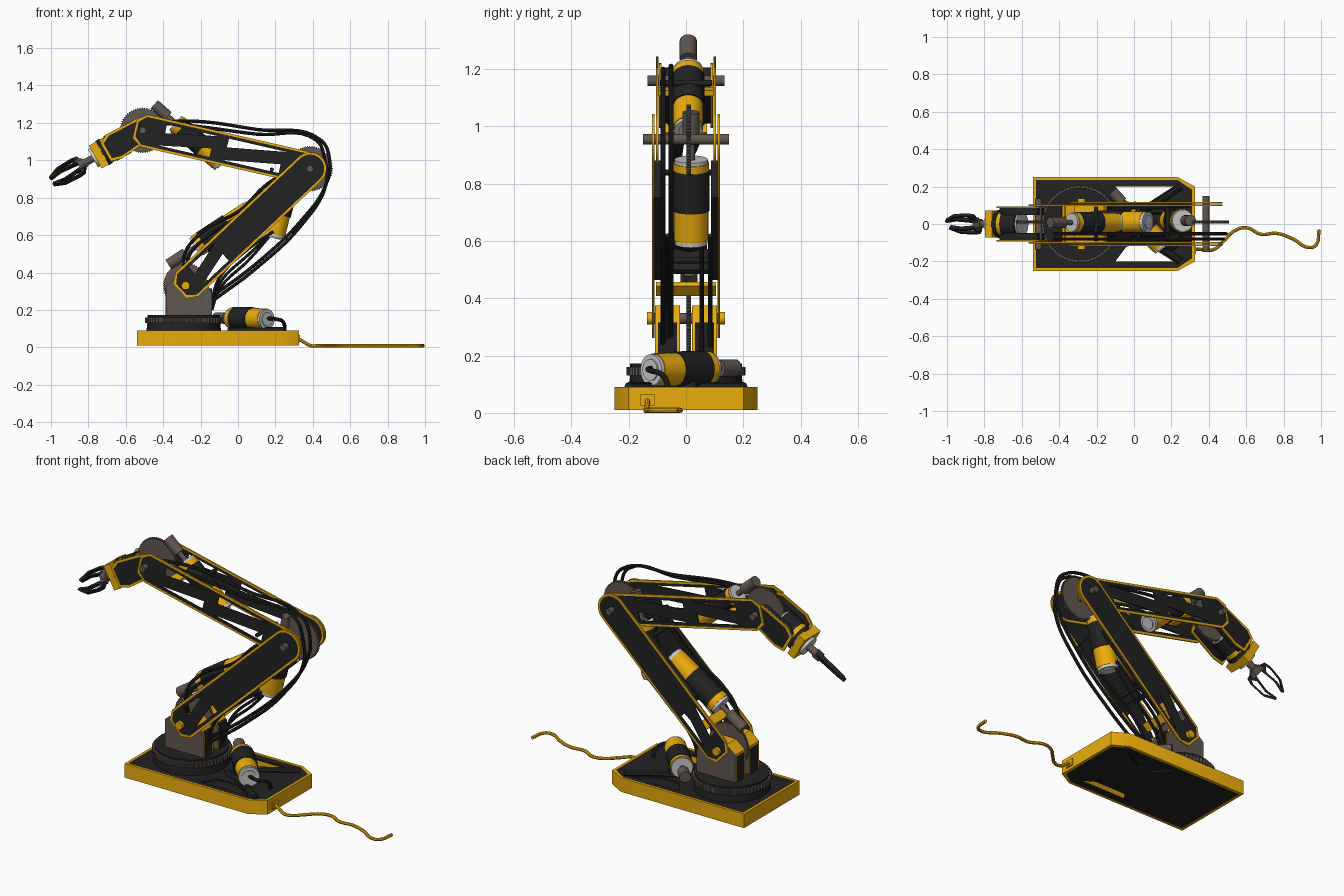
import bpy, bmesh
from math import sin, cos, pi
from mathutils import Matrix, Vector

if "Cube" in bpy.data.objects:
    bpy.data.objects.remove(bpy.data.objects["Cube"])


def material(name, rgb):
    m = bpy.data.materials.new(name)
    m.diffuse_color = (*rgb, 1)
    m.use_nodes = True
    m.node_tree.nodes["Principled BSDF"].inputs["Base Color"].default_value = m.diffuse_color
    return m


YEL = material("yellow", (0.84, 0.42, 0.004))
BLK = material("black", (0.016, 0.016, 0.016))
DRK = material("dark_metal", (0.12, 0.095, 0.08))
SIL = material("silver", (0.6, 0.6, 0.6))


def add(name, data, mat, matrix=Matrix()):
    ob = bpy.data.objects.new(name, data)
    data.materials.append(mat)
    bpy.context.collection.objects.link(ob)
    ob.matrix_world = matrix
    return ob


def frame(o, u, v):
    """Matrix with origin o, x axis u, y axis v."""
    u, v = Vector(u).normalized(), Vector(v).normalized()
    m = Matrix((u, v, u.cross(v))).transposed().to_4x4()
    m.translation = o
    return m


def sheet(name, loops, mat, thick, matrix):
    """Flat plate from an outline followed by hole loops."""
    c = bpy.data.curves.new(name, 'CURVE')
    c.dimensions, c.fill_mode, c.extrude = '2D', 'BOTH', thick / 2
    for loop in loops:
        s = c.splines.new('POLY')
        s.points.add(len(loop) - 1)
        for p, q in zip(s.points, loop):
            p.co = (q[0], q[1], 0, 1)
        s.use_cyclic_u = True
    return add(name, c, mat, matrix)


def cable(name, pts, r, mat):
    c = bpy.data.curves.new(name, 'CURVE')
    c.dimensions, c.bevel_depth, c.bevel_resolution = '3D', r, 2
    c.resolution_u, c.use_fill_caps = 8, True
    s = c.splines.new('BEZIER')
    s.bezier_points.add(len(pts) - 1)
    for b, p in zip(s.bezier_points, pts):
        b.co = p
        b.handle_left_type = b.handle_right_type = 'AUTO'
    return add(name, c, mat)


def cyl(name, a, b, r, mat, r2=None):
    a, b = Vector(a), Vector(b)
    bm = bmesh.new()
    bmesh.ops.create_cone(bm, cap_ends=True, segments=28, radius1=r,
                          radius2=r if r2 is None else r2, depth=(b - a).length)
    me = bpy.data.meshes.new(name)
    bm.to_mesh(me)
    bm.free()
    m = (b - a).to_track_quat('Z', 'Y').to_matrix().to_4x4()
    m.translation = (a + b) / 2
    return add(name, me, mat, m)


def box(name, c, size, mat, matrix=Matrix()):
    bm = bmesh.new()
    bmesh.ops.create_cube(bm, size=1, matrix=Matrix.Translation(c) @ Matrix.Diagonal((*size, 1)))
    me = bpy.data.meshes.new(name)
    bm.to_mesh(me)
    bm.free()
    return add(name, me, mat, matrix)


def gear(name, r, teeth, thick, matrix):
    n = teeth * 4
    pts = [((r if i % 4 < 2 else r - 0.006) * cos(2 * pi * i / n),
            (r if i % 4 < 2 else r - 0.006) * sin(2 * pi * i / n)) for i in range(n)]
    return sheet(name, [pts], DRK, thick, matrix)


def motor(name, p, q, r, worm=0.0):
    """Geared motor from p to q; the worm shaft sticks out before p."""
    p, q = Vector(p), Vector(q)
    d = (q - p).normalized()
    bands = [(0, .04, .97, SIL), (.04, .13, 1.04, YEL), (.13, .6, 1.08, BLK),
             (.6, .95, 1, YEL), (.95, 1, .95, SIL)]
    for i, (a, b, k, m) in enumerate(bands):
        cyl(f"{name}_band_{i}", p.lerp(q, a), p.lerp(q, b), r * k, m)
    cyl(name + "_end_hub", q, q + d * 0.006, r * 0.65, SIL)
    if worm:
        cyl(name + "_shaft", p - d * worm, p, 0.014, DRK)
        cyl(name + "_worm", p - d * worm, p - d * worm * 0.35, 0.03, DRK)


# base tray
def base_loop(i):
    x0, x1, y, c = -0.54 + i, 0.325 - i, 0.25 - i, 0.05
    return [(x0, -y), (0.235, -y), (x1, -y + c), (x1, y - c), (0.235, y), (x0, y)]


sheet("base_wall", [base_loop(0), base_loop(0.016)], YEL, 0.08, Matrix.Translation((0, 0, 0.05)))
hole = [(-0.1, 0.2), (0.21, 0.2), (0.07, 0.11), (-0.04, 0.12)]
for nm, z in (("base_floor", 0.017), ("base_top", 0.08)):
    sheet(nm, [base_loop(0.014), hole, [(x, -y) for x, y in hole]], BLK, 0.01,
          Matrix.Translation((0, 0, z)))
for s in (-1, 1):
    cable("base_rib", [(-0.05, 0.03 * s, 0.088), (0.1, 0.1 * s, 0.09), (0.25, 0.2 * s, 0.09)], 0.018, BLK)

# turntable
cyl("turntable_foot", (-0.29, 0, 0.084), (-0.29, 0, 0.13), 0.2, BLK, 0.195)
gear("turntable_gear", 0.207, 60, 0.03, Matrix.Translation((-0.29, 0, 0.145)))
cyl("turntable_top", (-0.29, 0, 0.16), (-0.29, 0, 0.172), 0.195, BLK)

# shoulder brackets
prof = [(-.385, .17), (-.14, .17), (-.14, .29), (-.165, .34), (-.21, .375), (-.33, .375), (-.385, .33)]
for s in (-1, 1):
    sheet("shoulder_bracket", [prof], YEL, 0.084, frame((0, 0.064 * s, 0), (1, 0, 0), (0, 0, 1)))
    for nm, y in (("bracket_outer_skin", 0.106), ("bracket_inner_skin", 0.022)):
        sheet(nm, [prof], DRK, 0.003, frame((0, y * s, 0), (1, 0, 0), (0, 0, 1)))
    box("bracket_panel", (-0.2625, 0.064 * s, 0.243), (0.249, 0.066, 0.145), BLK)

# pivots, axles and gears
A, B, W = Vector((-0.28, 0, 0.33)), Vector((0.385, 0, 0.955)), Vector((-0.51, 0, 1.16))
Y = Vector((0, 1, 0))
for nm, p, h, r in (("shoulder", A, 0.135, 0.019), ("elbow", B, 0.15, 0.018), ("wrist", W, 0.135, 0.018)):
    cyl(nm + "_axle", p - Y * h, p + Y * h, r, DRK)
    gear(nm + "_gear", 0.122, 60, 0.016, frame(p + Y * 0.01, (1, 0, 0), (0, 0, 1)))
for s in (-1, 1):
    cyl("shoulder_pivot_cap", A + Y * 0.11 * s, A + Y * 0.136 * s, 0.022, YEL)


# arm side plates: chamfered start, round end at the elbow
def arm_loop(L, w):
    c = w - 0.035
    arc = [(L + w * cos(t * pi / 16 - pi / 2), w * sin(t * pi / 16 - pi / 2)) for t in range(17)]
    return [(0.045 - w, c), (0.045 - w, -c), (0.01, -w)] + arc + [(0.01, w)]


def arm(name, p, q, y, holes):
    d = q - p
    v = Vector((-d.z, 0, d.x))
    L = d.length
    for s in (-1, 1):
        m = frame(p + Y * y * s, d, v)
        sheet(name + "_rim", [arm_loop(L, 0.088), arm_loop(L, 0.076)], YEL, 0.008, m)
        sheet(name + "_panel", [arm_loop(L, 0.077)] + holes, BLK, 0.006, m)
    return frame(p, d, v)


def tri(u0, u1, k):
    """Thin triangular truss hole."""
    return [(u0, 0.06 * k), (u1, 0.06 * k), (u0 if k > 0 else u1, 0.012 * k)]


ml = arm("lower_arm", A, B, 0.114, [tri(0.08, 0.27, 1), tri(0.06, 0.26, -1)])
mu = arm("upper_arm", W, B, 0.1, [tri(0.12, 0.4, 1), tri(0.1, 0.38, -1),
                                 tri(0.46, 0.78, 1), tri(0.44, 0.76, -1)])
for s in (-1, 1):
    box("lower_arm_stiffener", (0.5, 0, 0.1 * s), (0.42, 0.177, 0.027), BLK, ml)
for m, u, v, h in ((ml, 0.36, -0.06, 0.1), (ml, 0.68, 0.06, 0.1), (mu, 0.3, 0.06, 0.09), (mu, 0.72, -0.05, 0.09)):
    cyl("arm_spacer", m @ Vector((u, v, -h)), m @ Vector((u, v, h)), 0.011, BLK)
box("upper_arm_cross_plate", (0.17, 0.0, 0), (0.05, 0.02, 0.2), YEL, mu)
box("lower_arm_cross_plate", (0.15, 0.0, 0), (0.05, 0.02, 0.21), YEL, ml)
box("lower_arm_mid_plate", (0.3, -0.01, 0), (0.02, 0.1, 0.2), BLK, ml)

# motors
motor("base_motor", (-0.035, 0.085, 0.155), (0.155, -0.122, 0.15), 0.058, 0.12)
box("base_motor_cradle", (0.04, -0.01, 0.095), (0.09, 0.09, 0.03), BLK)
motor("shoulder_motor", (-0.23, 0.01, 0.535), (0.075, 0.01, 0.735), 0.058, 0.17)
motor("elbow_motor", (0.262, 0.018, 0.885), (0.19, 0.018, 0.59), 0.06, 0.17)
motor("wrist_motor", (-0.335, 0.008, 1.2), (-0.09, 0.008, 0.985), 0.052, 0.15)

# hand: side cheeks, rotation motor
d, n = Vector((-0.871, 0, -0.49)), Vector((-0.49, 0, 0.871))
cheek = [(-0.03, 0.05), (0.0, 0.07), (0.18, 0.077), (0.23, 0.05), (0.23, -0.06), (0.17, -0.077), (-0.02, -0.06)]
inner = [(0.1 + (u - 0.1) * 0.89, v * 0.83) for u, v in cheek]
for s in (-1, 1):
    sheet("hand_cheek_rim", [cheek, inner], YEL, 0.008, frame(W + Y * 0.09 * s, d, n))
    sheet("hand_cheek", [inner], BLK, 0.045, frame(W + Y * 0.07 * s, d, n))
for a, b, r, mat in ((.1, .11, .066, SIL), (.11, .2, .075, BLK), (.2, .225, .07, YEL),
                     (.225, .25, .074, BLK), (.285, .305, .055, SIL), (.3, .39, .02, DRK)):
    cyl("hand_motor_band", W + d * a, W + d * b, r, mat)
box("hand_collar", (0.268, 0, 0), (0.045, 0.14, 0.145), YEL, frame(W, d, n))

# gripper: two hooked fingers turned 45 degrees about the hand axis
lat = (Y + n).normalized()
finger = [(.36, .012), (.375, .062), (.41, .07), (.5, .064), (.56, .03), (.552, .018), (.49, .03), (.42, .022)]
slot = [(.39, .052), (.415, .06), (.495, .054), (.53, .035), (.492, .041), (.415, .033)]
for s in (-1, 1):
    sheet("gripper_finger", [finger, slot], BLK, 0.022, frame(W, d, lat * s))
cyl("gripper_hub", W + d * 0.35, W + d * 0.39, 0.026, DRK)
box("gripper_palm", (0.375, 0, 0), (0.03, 0.07, 0.03), DRK, frame(W, d, lat))

# wiring: looms around the elbow, along the lower arm, and behind the arm
for i, y in enumerate((-0.052, -0.08)):
    k = 0.025 * i
    cable("elbow_loom", [(-0.14, y, .27 - k), (0.1, y, .45 - k), (0.34, y, .68 - k), (0.47, y, .87),
                         (0.49 - k, y, 1.0), (0.44 - k, y, 1.11), (0.1, y, 1.165 - k),
                         (-0.25, y, 1.21 - k), (-0.43, y, 1.2)], 0.009, BLK)
    cable("upper_loom", [(-0.27, y, .36), (-0.29 + k, y, .48), (-0.2 + k, y, .61 - k), (0.02, y, .74 - k),
                         (0.14, y, .86 - k), (0.24, y, .93)], 0.009, BLK)
for i, y in enumerate((0.055, 0.085, -0.065)):
    k = 0.03 * i
    cable("lower_loom", [(-0.14, y, .2 + k), (-0.1, y, .31 + k), (0.06, y, .47 + k), (0.19, y, .62)], 0.008, BLK)
cable("base_motor_lead", [(0.155, -0.12, 0.155), (0.21, -0.13, 0.15), (0.245, -0.08, 0.13), (0.25, -0.06, 0.085)], 0.01, BLK)

# power lead
box("lead_socket", (0.325, -0.135, 0.045), (0.014, 0.05, 0.04), YEL)
cable("power_lead", [(0.325, -.135, .045), (0.35, -.135, .03), (0.39, -.14, .009), (0.43, -.135, .009),
                     (0.48, -.09, .009), (0.54, -.035, .009), (0.6, -.02, .009), (0.68, -.055, .009),
                     (0.76, -.05, .009), (0.85, -.08, .009), (0.93, -.125, .009), (0.97, -.115, .009),
                     (0.99, -.03, .009)], 0.009, YEL)

# meshes with smooth rounds and sharp edges
bpy.ops.object.select_all(action='SELECT')
bpy.context.view_layer.objects.active = bpy.context.selected_objects[0]
bpy.ops.object.convert(target='MESH')
bpy.ops.object.shade_smooth_by_angle(angle=0.6)
